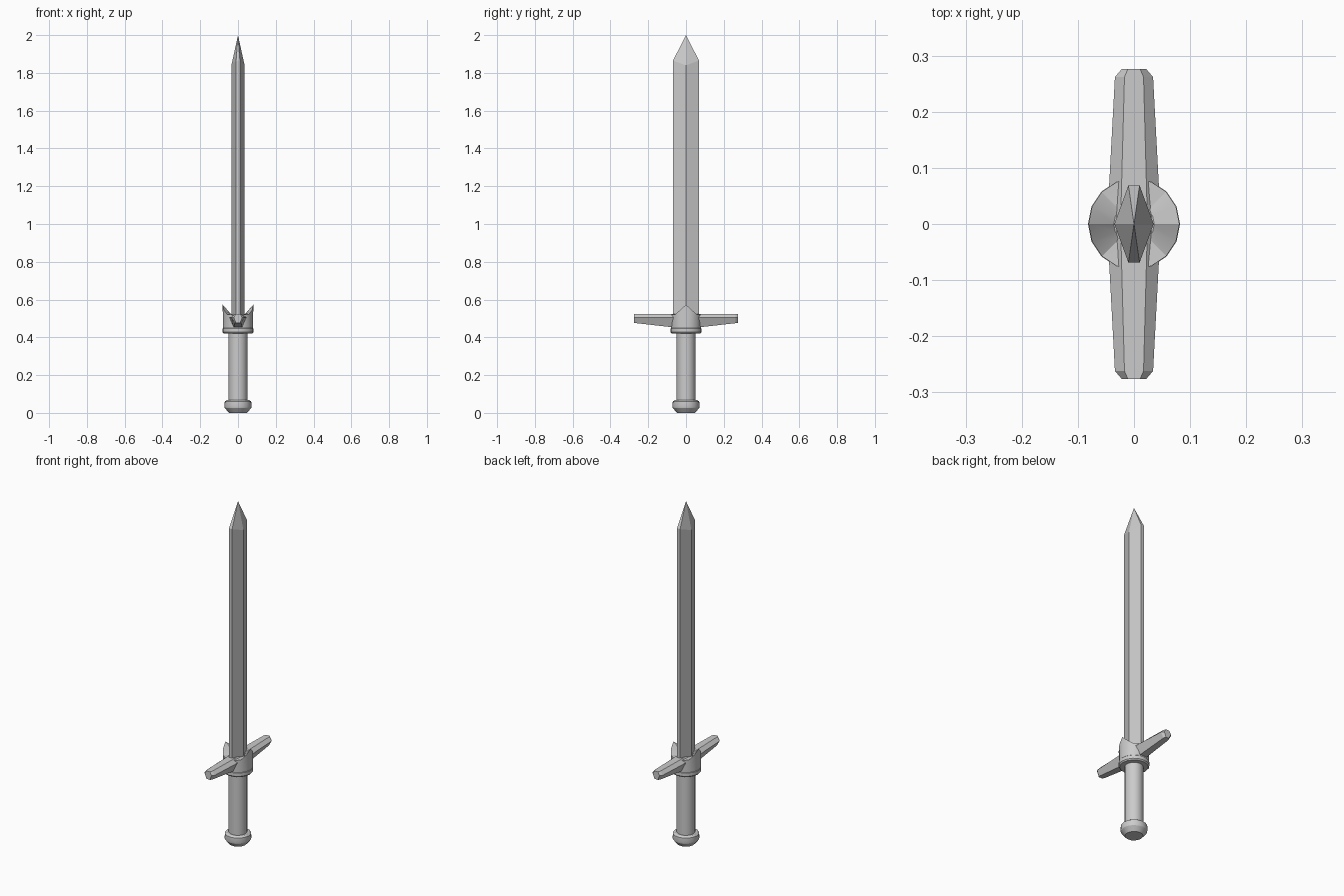
import bpy, math

if "Cube" in bpy.data.objects:
    bpy.data.objects.remove(bpy.data.objects["Cube"])

N = 16


def make(name, verts, faces, smooth=False):
    me = bpy.data.meshes.new(name)
    me.from_pydata(verts, [], faces)
    ob = bpy.data.objects.new(name, me)
    bpy.context.collection.objects.link(ob)
    bpy.ops.object.select_all(action='DESELECT')
    ob.select_set(True)
    bpy.context.view_layer.objects.active = ob
    bpy.ops.object.mode_set(mode='EDIT')
    bpy.ops.mesh.select_all(action='SELECT')
    bpy.ops.mesh.normals_make_consistent(inside=False)
    bpy.ops.object.mode_set(mode='OBJECT')
    if smooth:
        bpy.ops.object.shade_smooth_by_angle(angle=math.radians(25))
    return ob


def loft(name, rings, smooth=False):
    """Skin a list of equal-sized rings and cap both ends."""
    n = len(rings[0])
    verts = [p for r in rings for p in r]
    faces = [(a * n + i, a * n + (i + 1) % n, (a + 1) * n + (i + 1) % n, (a + 1) * n + i)
             for a in range(len(rings) - 1) for i in range(n)]
    faces.append(tuple(range(n)))
    faces.append(tuple(range(len(verts) - n, len(verts))))
    return make(name, verts, faces, smooth)


def ring(r, z):
    """Circle of radius r; z may be a function of the angle."""
    out = []
    for i in range(N):
        a = 2 * math.pi * i / N
        out.append((r * math.cos(a), r * math.sin(a), z(a) if callable(z) else z))
    return out


def lathe(name, profile):
    return loft(name, [ring(r, z) for r, z in profile], True)


# Handle: pommel and grip
lathe("pommel", [(0.048, 0), (0.07, 0.026), (0.072, 0.035), (0.07, 0.06), (0.06, 0.067)])
lathe("grip", [(0.05, 0.05), (0.05, 0.43)])


# Collar and cup with a raised point on each flat side of the blade
def rim(a):
    return 0.52 + 0.053 * max(0, 1 - abs(math.sin(a)) / 0.72)


lathe("collar", [(0.076, 0.42), (0.082, 0.427), (0.082, 0.446), (0.078, 0.451)])
loft("cup", [ring(0.08, 0.44), ring(0.081, rim), ring(0.036, 0.518)], True)


# Cross guard: two tapered six-sided arms
def section(y_flat, y_side, w_top, w_side, w_bot, z_bot):
    return [(-w_top, y_flat, 0.524), (w_top, y_flat, 0.524), (w_side, y_side, 0.505),
            (w_bot, y_flat, z_bot), (-w_bot, y_flat, z_bot), (-w_side, y_side, 0.505)]


for side, s in (("right", 1), ("left", -1)):
    loft("guard_arm_" + side, [
        section(0, 0, 0.024, 0.048, 0.024, 0.445),
        section(s * 0.262, s * 0.262, 0.017, 0.034, 0.017, 0.475),
        section(s * 0.276, s * 0.276, 0.011, 0.022, 0.011, 0.477)])

# Blade: flattened hexagon with a ridge, ending in a point
hexa = [(0.035, 0), (0.01, 0.069), (-0.01, 0.069), (-0.035, 0), (-0.01, -0.069), (0.01, -0.069)]
low = [(x, y, 0.48) for x, y in hexa]
high = [(x, y, 1.865 if y else 1.84) for x, y in hexa]
faces = [(i, (i + 1) % 6, 6 + (i + 1) % 6, 6 + i) for i in range(6)]
faces += [(6 + i, 6 + (i + 1) % 6, 12) for i in range(6)]
faces.append(tuple(range(6)))
make("blade", low + high + [(0, 0, 2.0)], faces)
